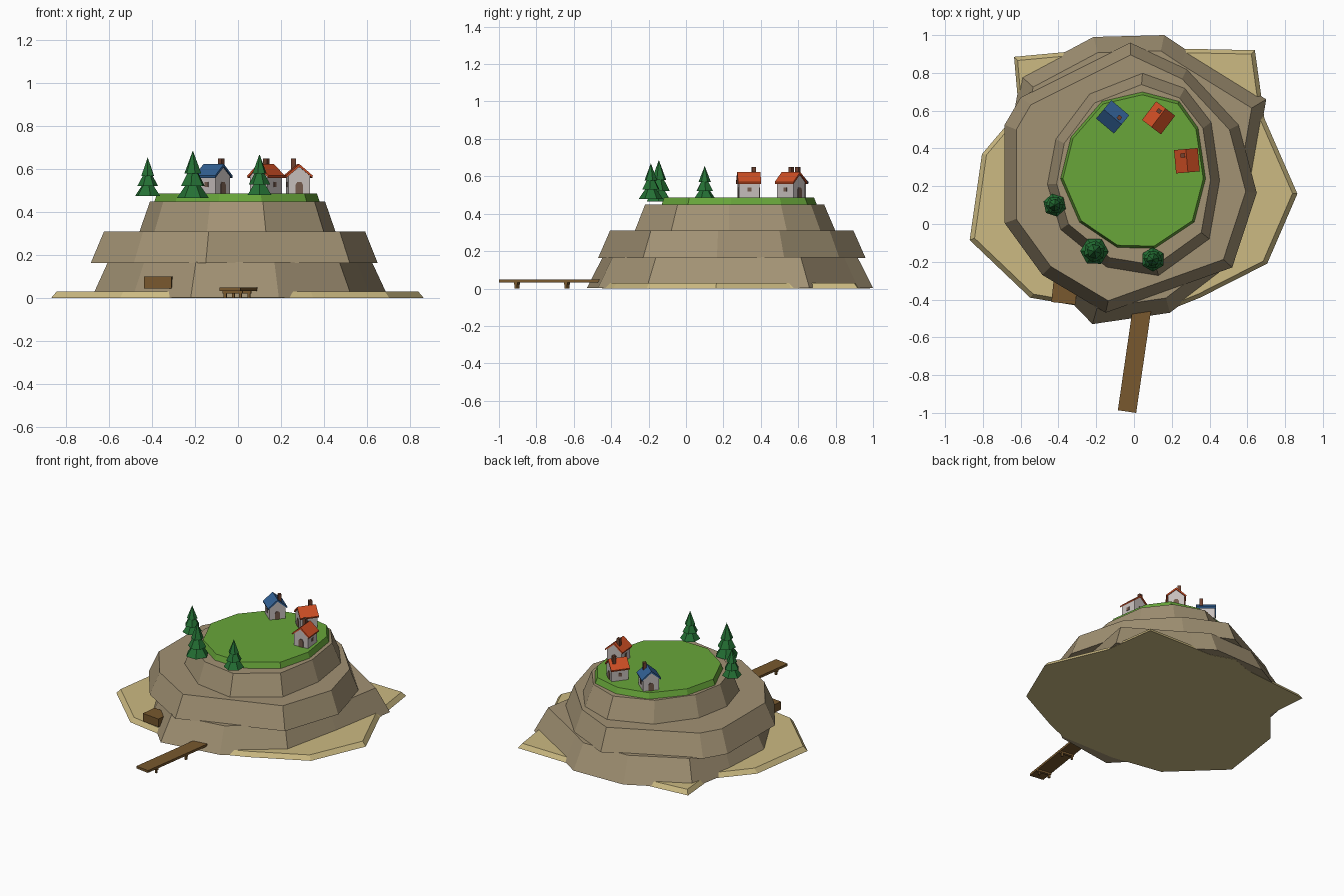
import bpy, math
from mathutils import Matrix, Vector

if "Cube" in bpy.data.objects:
    bpy.data.objects.remove(bpy.data.objects["Cube"])


def material(name, r, g, b):
    m = bpy.data.materials.new(name)
    lin = [((c / 255 + 0.055) / 1.055) ** 2.4 for c in (r, g, b)]
    m.diffuse_color = (*lin, 1)
    m.use_nodes = True
    m.node_tree.nodes["Principled BSDF"].inputs["Base Color"].default_value = m.diffuse_color
    return m


ROCK = material("tan rock", 162, 146, 116)
SAND = material("pale sand", 204, 186, 130)
GRASS = material("grass green", 104, 166, 58)
TREE = material("pine green", 36, 112, 52)
WOOD = material("brown wood", 120, 88, 46)
WALL = material("pale grey plaster", 200, 192, 190)
RED = material("red roof tile", 206, 78, 36)
BLUE = material("blue roof tile", 50, 96, 148)
DOOR = material("dull brown door", 118, 92, 78)
BRICK = material("dark chimney brick", 112, 66, 48)


def loft(name, loops, mat, mx=Matrix()):
    """Skin between closed loops of equal length, with end caps."""
    n = len(loops[0])
    verts = [mx @ Vector(p) for l in loops for p in l]
    faces = [tuple(range(n))[::-1], tuple(range(n * (len(loops) - 1), n * len(loops)))]
    for k in range(len(loops) - 1):
        for i in range(n):
            j = (i + 1) % n
            faces.append((k * n + i, k * n + j, k * n + n + j, k * n + n + i))
    me = bpy.data.meshes.new(name)
    me.from_pydata(verts, [], faces)
    me.materials.append(mat)
    ob = bpy.data.objects.new(name, me)
    bpy.context.collection.objects.link(ob)
    return ob


def prism(name, profile, length, mat, mx=Matrix()):
    """Extrude a (y, z) profile along x, centred."""
    return loft(name, [[(x, y, z) for y, z in profile] for x in (-length / 2, length / 2)], mat, mx)


def box(name, centre, size, mat, mx=Matrix()):
    a, b = size[1] / 2, size[2] / 2
    return prism(name, [(-a, -b), (a, -b), (a, b), (-a, b)], size[0], mat,
                 mx @ Matrix.Translation(centre))


def tier(name, outline, z0, z1, shrink, mat, cy=0.24):
    """Sloped slab: outline at the bottom, shrunk outline at the top."""
    low = [(x, y, z0) for x, y in outline]
    top = [(x * shrink, cy + (y - cy) * shrink, z1) for x, y in outline]
    return loft(name, [low, top], mat)


# Island: beach, three rock steps, meadow (outlines counter-clockwise)
tier("beach", [(-.2, -.45), (.2, -.45), (.35, -.39), (.705, -.21), (.865, .16), (.69, .56),
               (.64, .92), (.15, .93), (0, .985), (-.15, .93), (-.635, .885), (-.61, .6),
               (-.805, .37), (-.87, -.085), (-.55, -.39)], 0, .03, .97, SAND)
tier("lower_rock", [(-.22, -.53), (.19, -.47), (.53, -.21), (.62, .2), (.70, .66), (.28, .92),
                    (.16, 1), (-.215, .99), (-.6, .785), (-.66, .45), (-.68, .1),
                    (-.49, -.25)], 0.003, .168, .89, ROCK)
tier("middle_rock", [(-.15, -.47), (.52, -.23), (.65, .165), (.555, .525), (.28, .82),
                     (-.02, .96), (-.28, .83), (-.6, .67), (-.685, .525), (-.685, .005),
                     (-.485, -.27)], .163, .31, .91, ROCK)
tier("upper_rock", [(.13, -.275), (.4, -.08), (.455, .23), (.41, .54), (.27, .72), (.045, .80),
                    (-.235, .69), (-.415, .45), (-.46, .21), (-.39, -.03), (-.145, -.23)],
     .305, .45, .89, ROCK)
tier("meadow", [(.11, -.13), (.32, .01), (.38, .24), (.34, .51), (.24, .65), (.045, .70),
                (-.17, .65), (-.335, .46), (-.39, .24), (-.29, .01), (-.09, -.125)],
     .447, .488, .965, GRASS)


# Pines: three stacked six-sided cones each
def pine(name, x, y, z, height, radius, turn):
    for k, (lo, hi, r) in enumerate([(0, .5, 1), (.26, .76, .78), (.52, 1, .54)]):
        bpy.ops.mesh.primitive_cone_add(vertices=6, radius1=radius * r, radius2=0,
                                        depth=(hi - lo) * height, rotation=(0, 0, turn + k * .4),
                                        location=(x, y, z + (lo + hi) / 2 * height))
        bpy.context.object.name = f"{name}_layer_{k}"
        bpy.context.object.data.materials.append(TREE)


pine("west_pine", -.42, .10, .475, .18, .062, .2)
pine("front_pine", -.21, -.145, .465, .222, .075, .5)
pine("east_pine", .10, -.188, .48, .19, .064, .0)


# Cottages: gabled walls, chevron roof, chimney, doors and windows; ridge along local x
def cottage(name, x, y, angle, roof):
    mx = Matrix.Translation((x, y, .486)) @ Matrix.Rotation(math.radians(angle), 4, 'Z')
    prism(name + "_walls", [(-.051, 0), (.051, 0), (.051, .083), (0, .126), (-.051, .083)],
          .11, WALL, mx)
    prism(name + "_roof", [(-.061, .074), (0, .125), (.061, .074), (.063, .084), (0, .138),
                           (-.063, .084)], .124, roof, mx)
    box(name + "_chimney", (.03, .02, .138), (.022, .022, .05), BRICK, mx)
    for s in (-1, 1):
        prism(name + "_door", [(-.017, 0), (.017, 0), (.017, .042), (.009, .055), (-.009, .055),
                               (-.017, .042)], .006, DOOR, mx @ Matrix.Translation((s * .056, 0, 0)))
        box(name + "_window", (0, s * .052, .043), (.022, .005, .022), DOOR, mx)


cottage("blue_cottage", -.113, .567, -40, BLUE)
cottage("north_cottage", .13, .562, 53, RED)
cottage("east_cottage", .28, .335, 95, RED)

# Jetty running out to the front: deck, crossbeams and posts
a, b = Vector((-.037, -.993, 0)), Vector((.045, -.43, 0))
d = b - a
jetty = Matrix.Translation((a + b) / 2) @ Matrix.Rotation(math.atan2(d.y, d.x), 4, 'Z')
L = d.length
box("jetty_deck", (0, 0, .041), (L, .098, .016), WOOD, jetty)
for t in (-L / 2 + .09, -L / 2 + .36):
    box("jetty_crossbeam", (t, 0, .028), (.018, .094, .014), WOOD, jetty)
    for s in (-1, 1):
        box("jetty_post", (t, s * .036, .017), (.013, .013, .034), WOOD, jetty)

# Small wooden ledge in the cliff
ledge = Matrix.Translation((-.368, -.365, .0725)) @ Matrix.Rotation(math.radians(-6), 4, 'Z')
box("cliff_ledge", (0, 0, 0), (.128, .11, .055), WOOD, ledge)
